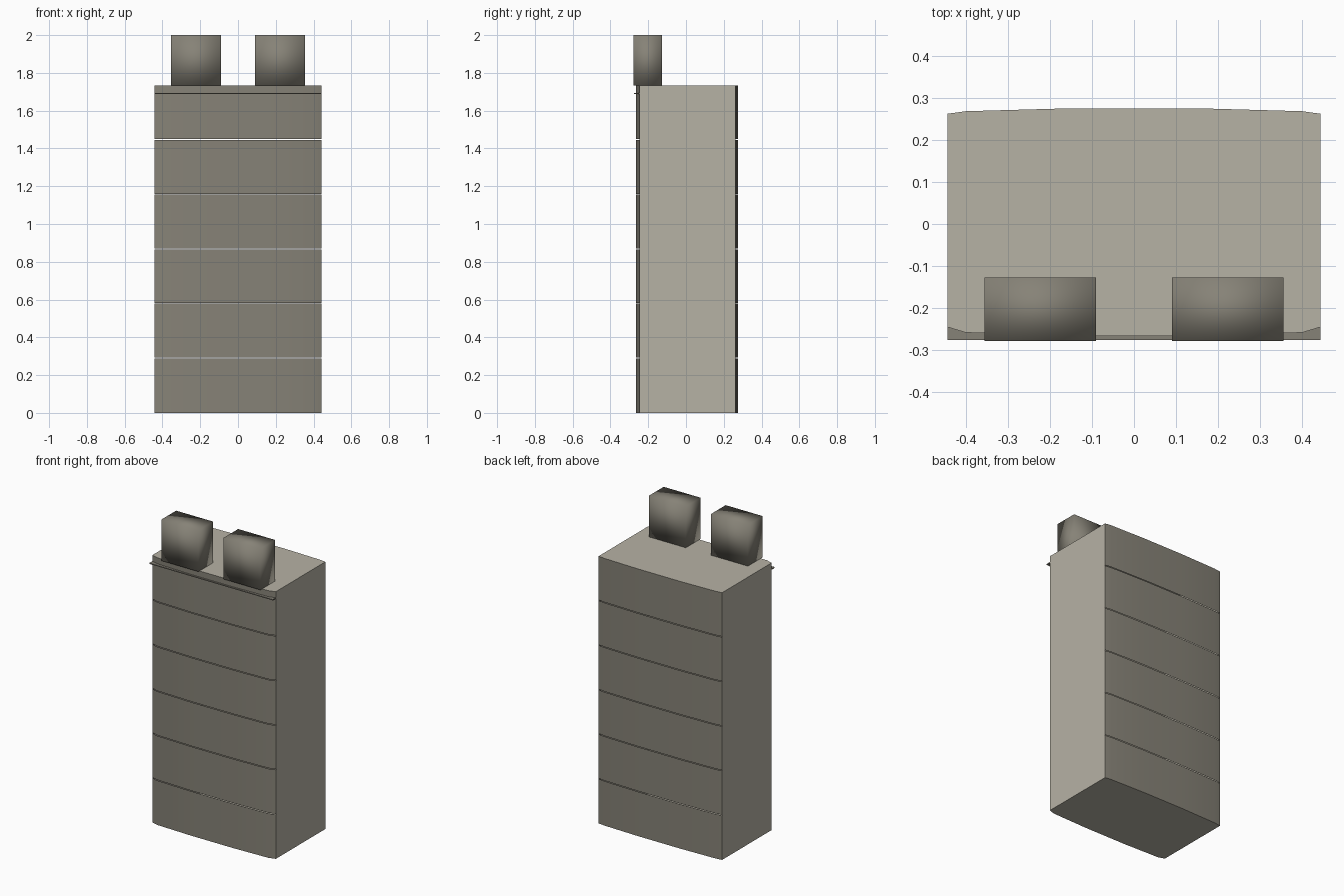
import bpy

if "Cube" in bpy.data.objects:
    bpy.data.objects.remove(bpy.data.objects["Cube"])

W, TOP = 0.443, 1.733

# warm stone grey; the facades are a darker shade
stone = bpy.data.materials.new("stone")
stone.diffuse_color = (0.47, 0.445, 0.375, 1)
stone.use_nodes = True
stone.node_tree.nodes["Principled BSDF"].inputs["Base Color"].default_value = stone.diffuse_color
facade = bpy.data.materials.new("facade")
facade.diffuse_color = (0.24, 0.225, 0.185, 1)
facade.use_nodes = True
facade.node_tree.nodes["Principled BSDF"].inputs["Base Color"].default_value = facade.diffuse_color


def make(name, verts, faces, mat=stone, smooth=False):
    mesh = bpy.data.meshes.new(name)
    mesh.from_pydata(verts, [], faces)
    mesh.update()
    mesh.materials.append(mat)
    for p in mesh.polygons:
        p.use_smooth = smooth
    obj = bpy.data.objects.new(name, mesh)
    bpy.context.collection.objects.link(obj)
    return obj


def box(name, x0, x1, y0, y1, z0, z1, mat=stone, smooth=False):
    v = [(x, y, z) for z in (z0, z1) for x, y in ((x0, y0), (x1, y0), (x1, y1), (x0, y1))]
    f = [(3, 2, 1, 0), (4, 5, 6, 7)]
    f += [(i, (i + 1) % 4, (i + 1) % 4 + 4, i + 4) for i in range(4)]
    return make(name, v, f, mat, smooth)


def storey(name, profile, z0, z1):
    # upright sheet following a plan profile
    n = len(profile)
    v = [(x, y, z) for z in (z0, z1) for x, y in profile]
    return make(name, v, [(i, i + 1, i + 1 + n, i + n) for i in range(n - 1)], facade, True)


# gently bowed facade plans
front = [(-W, -0.245), (-0.40, -0.258), (-0.15, -0.266), (0.15, -0.266), (0.40, -0.258), (W, -0.245)]
back = [(W, 0.262), (0.40, 0.268), (0.15, 0.275), (-0.15, 0.275), (-0.40, 0.268), (-W, 0.262)]

# roof, base and side walls
plan = front + back
n = len(plan)
for name, z in (("base", 0.0), ("roof", TOP)):
    order = range(n) if z else range(n - 1, -1, -1)
    make(name, [(x, y, z) for x, y in plan], [tuple(order)])
for name, s in (("left_wall", -1), ("right_wall", 1)):
    x = s * W
    face = (0, 1, 2, 3) if s > 0 else (3, 2, 1, 0)
    make(name, [(x, -0.245, 0), (x, 0.262, 0), (x, 0.262, TOP), (x, -0.245, TOP)], [face])

# storey panels with hairline joints
levels = [0, 0.29, 0.58, 0.868, 1.157, 1.447, TOP]
for i in range(6):
    z0 = levels[i] + (0.002 if i else 0)
    z1 = levels[i + 1] - (0.002 if i < 5 else 0)
    storey(f"front_storey_{i + 1}", front, z0, z1)
    storey(f"back_storey_{i + 1}", back, z0, z1)

# thin cornice ledge along the front
box("cornice", -W, W, -0.276, -0.24, 1.688, 1.694, facade)

# chimneys, smooth shaded
for name, s in (("left_chimney", -1), ("right_chimney", 1)):
    xs = sorted((s * 0.09, s * 0.355))
    box(name, xs[0], xs[1], -0.278, -0.127, 1.733, 2.0, facade, True)
